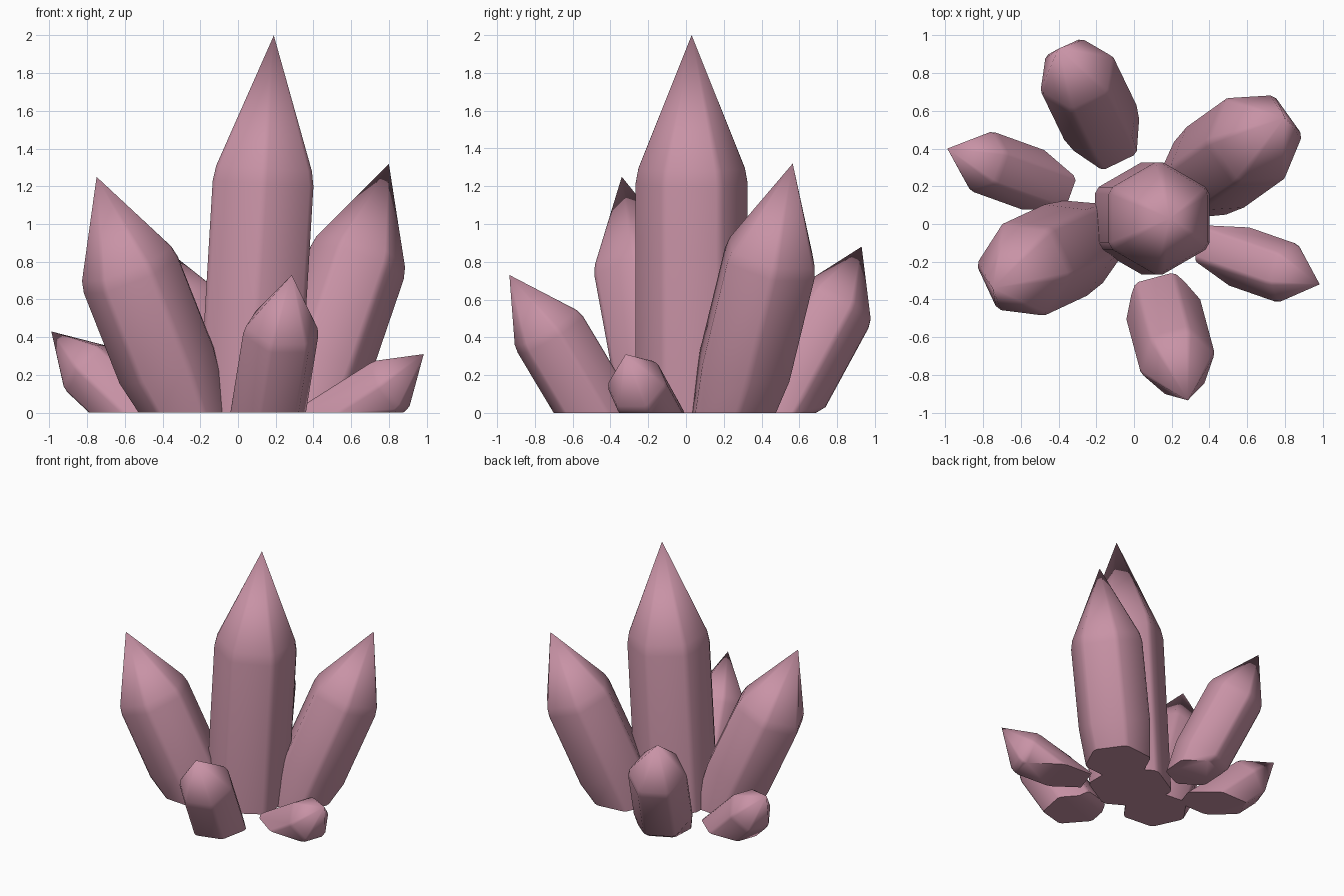
import bpy, bmesh, math
from mathutils import Vector

cube = bpy.data.objects.get("Cube")
if cube:
    bpy.data.objects.remove(cube, do_unlink=True)

# Single dusty pink mineral colour
COLOUR = (0.58, 0.29, 0.38, 1.0)
pink = bpy.data.materials.new("dusty_pink")
pink.use_nodes = True
pink.diffuse_color = COLOUR
bsdf = pink.node_tree.nodes["Principled BSDF"]
bsdf.inputs["Base Color"].default_value = COLOUR
bsdf.inputs["Roughness"].default_value = 0.6


def hexagon(softness=0.08):
    """Unit hexagon whose corners are each split into a narrow chamfer."""
    corners = [Vector((math.cos(i * math.pi / 3), math.sin(i * math.pi / 3))) for i in range(6)]
    points = []
    for i, c in enumerate(corners):
        points += [c.lerp(corners[i - 1], softness), c.lerp(corners[(i + 1) % 6], softness)]
    return points


def crystal(name, ground, shoulder, tip, radius, base_height):
    ground, shoulder, tip = Vector((*ground, 0)), Vector(shoulder), Vector(tip)
    axis = (shoulder - ground).normalized()
    # One pair of corners is level, at right angles to the lean
    side = Vector((0, 0, 1)).cross(axis).normalized()
    up = axis.cross(side)
    flat = Vector((up.x, up.y, 0)).normalized()
    size = radius * 1.03
    base = ground + axis * (base_height / axis.z)

    # Rings from bottom to shoulder: centre, width, second ring direction
    rings = [(base, size, up),
             (shoulder - axis * radius * 0.12, size, up),
             (shoulder.lerp(tip, 0.06), size * 0.95, up)]
    if base_height > 0:
        foot = ground + Vector((0, 0, -0.01))
        rings.insert(0, (foot, size * 0.9, flat))

    bm = bmesh.new()
    loops = [[bm.verts.new(c + side * p.x * s + v * p.y * s) for p in hexagon()]
             for c, s, v in rings]
    count = len(loops[0])
    for low, high in zip(loops, loops[1:]):
        for i in range(count):
            j = (i + 1) % count
            bm.faces.new((low[i], low[j], high[j], high[i]))
    point = bm.verts.new(tip)
    for i in range(count):
        bm.faces.new((loops[-1][i], loops[-1][(i + 1) % count], point))
    bm.faces.new(loops[0][::-1])

    # Level cut at the ground
    bmesh.ops.bisect_plane(bm, geom=bm.verts[:] + bm.edges[:] + bm.faces[:],
                           plane_co=(0, 0, 0), plane_no=(0, 0, 1), clear_inner=True)
    bmesh.ops.holes_fill(bm, edges=[e for e in bm.edges if e.is_boundary], sides=0)
    bmesh.ops.recalc_face_normals(bm, faces=bm.faces[:])

    mesh = bpy.data.meshes.new(name)
    bm.to_mesh(mesh)
    bm.free()
    mesh.materials.append(pink)
    obj = bpy.data.objects.new(name, mesh)
    bpy.context.collection.objects.link(obj)
    bpy.ops.object.select_all(action="DESELECT")
    obj.select_set(True)
    bpy.context.view_layer.objects.active = obj
    bpy.ops.object.shade_smooth_by_angle(angle=math.radians(42))


# Tall central crystal
crystal("central_crystal", (0.06, 0.03), (0.135, 0.03, 1.25), (0.19, 0.03, 2.0), 0.3, -0.1)
# Two large leaning crystals
crystal("right_large_crystal", (-0.28, -0.10), (-0.58, -0.24, 0.76), (-0.75, -0.34, 1.25), 0.27, 0.25)
crystal("left_large_crystal", (0.36, 0.25), (0.64, 0.45, 0.82), (0.80, 0.565, 1.32), 0.265, 0.25)
# Two medium crystals, back and front
crystal("back_crystal", (-0.15, 0.48), (-0.30, 0.79, 0.57), (-0.40, 0.93, 0.88), 0.215, 0.13)
crystal("front_crystal", (0.16, -0.47), (0.23, -0.73, 0.435), (0.285, -0.935, 0.73), 0.205, -0.06)
# Two small low crystals
crystal("right_small_crystal", (-0.55, 0.24), (-0.80, 0.33, 0.235), (-0.99, 0.40, 0.43), 0.17, -0.12)
crystal("left_small_crystal", (0.58, -0.18), (0.81, -0.26, 0.145), (0.985, -0.32, 0.31), 0.165, -0.1)
